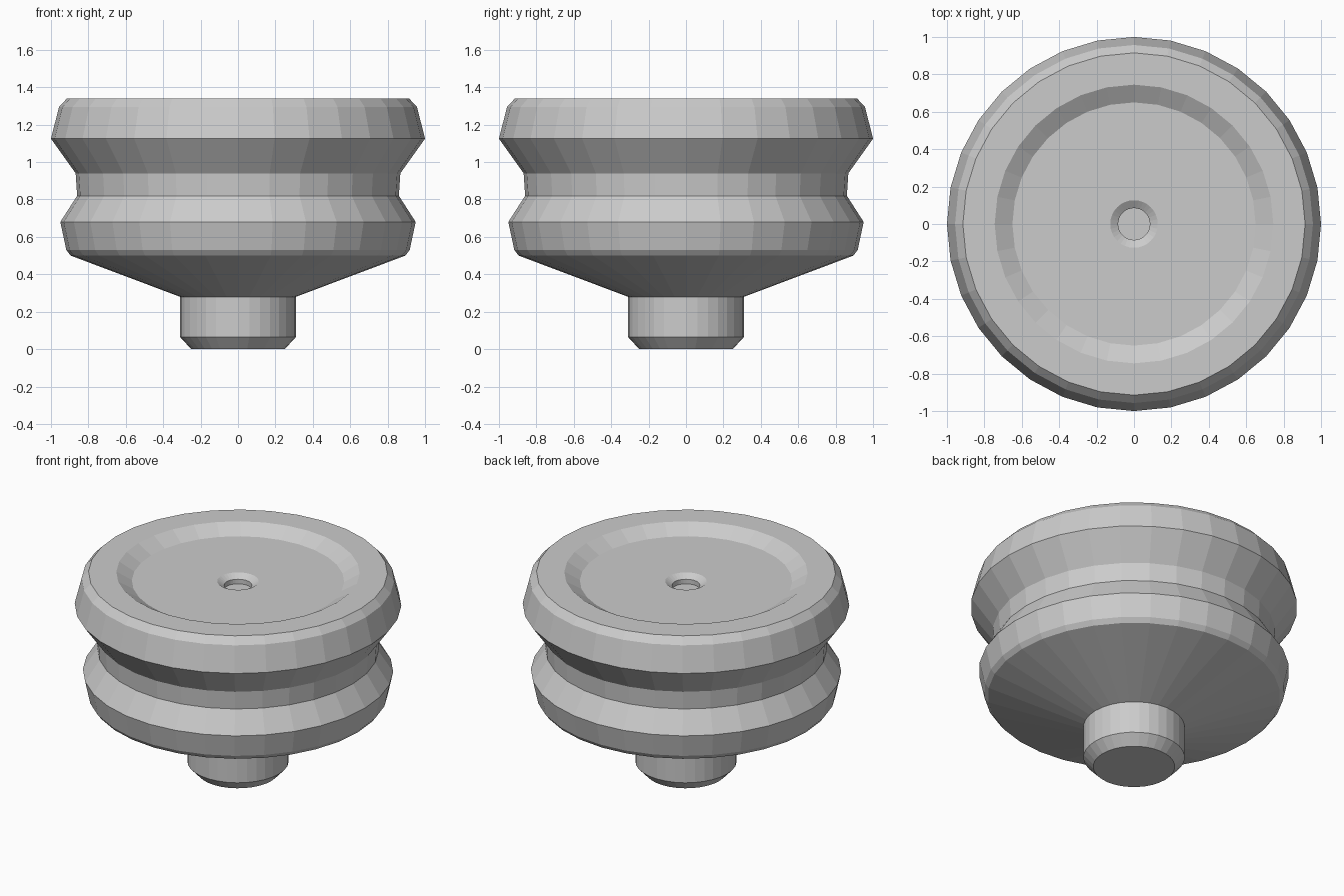
import bpy, bmesh, math

if "Cube" in bpy.data.objects:
    bpy.data.objects.remove(bpy.data.objects["Cube"])

SIDES = 32


def lathe(name, profile):
    """Revolve (radius, z) points around z, closing both ends with flat caps."""
    bm = bmesh.new()
    rings = []
    for r, z in profile:
        rings.append([bm.verts.new((r * math.cos(2 * math.pi * i / SIDES),
                                    r * math.sin(2 * math.pi * i / SIDES), z))
                      for i in range(SIDES)])
    for a, b in zip(rings, rings[1:]):
        for i in range(SIDES):
            j = (i + 1) % SIDES
            bm.faces.new((a[i], a[j], b[j], b[i]))
    bm.faces.new(rings[0][::-1])
    bm.faces.new(rings[-1])
    bmesh.ops.recalc_face_normals(bm, faces=bm.faces)
    mesh = bpy.data.meshes.new(name)
    bm.to_mesh(mesh)
    bm.free()
    obj = bpy.data.objects.new(name, mesh)
    bpy.context.collection.objects.link(obj)
    return obj


# Stem and underside
stem = [(0.25, 0.0), (0.31, 0.065), (0.31, 0.28)]
# Grooved outer body
body = [(0.895, 0.5), (0.918, 0.53), (0.95, 0.68), (0.86, 0.82),
        (0.868, 0.94), (1.0, 1.125), (0.957, 1.295), (0.915, 1.34)]
# Dished top with a small chamfered centre hole
dish = [(0.745, 1.34), (0.65, 1.283), (0.127, 1.283),
        (0.085, 1.256), (0.085, 1.225)]

lathe("grooved_knob", stem + body + dish)
